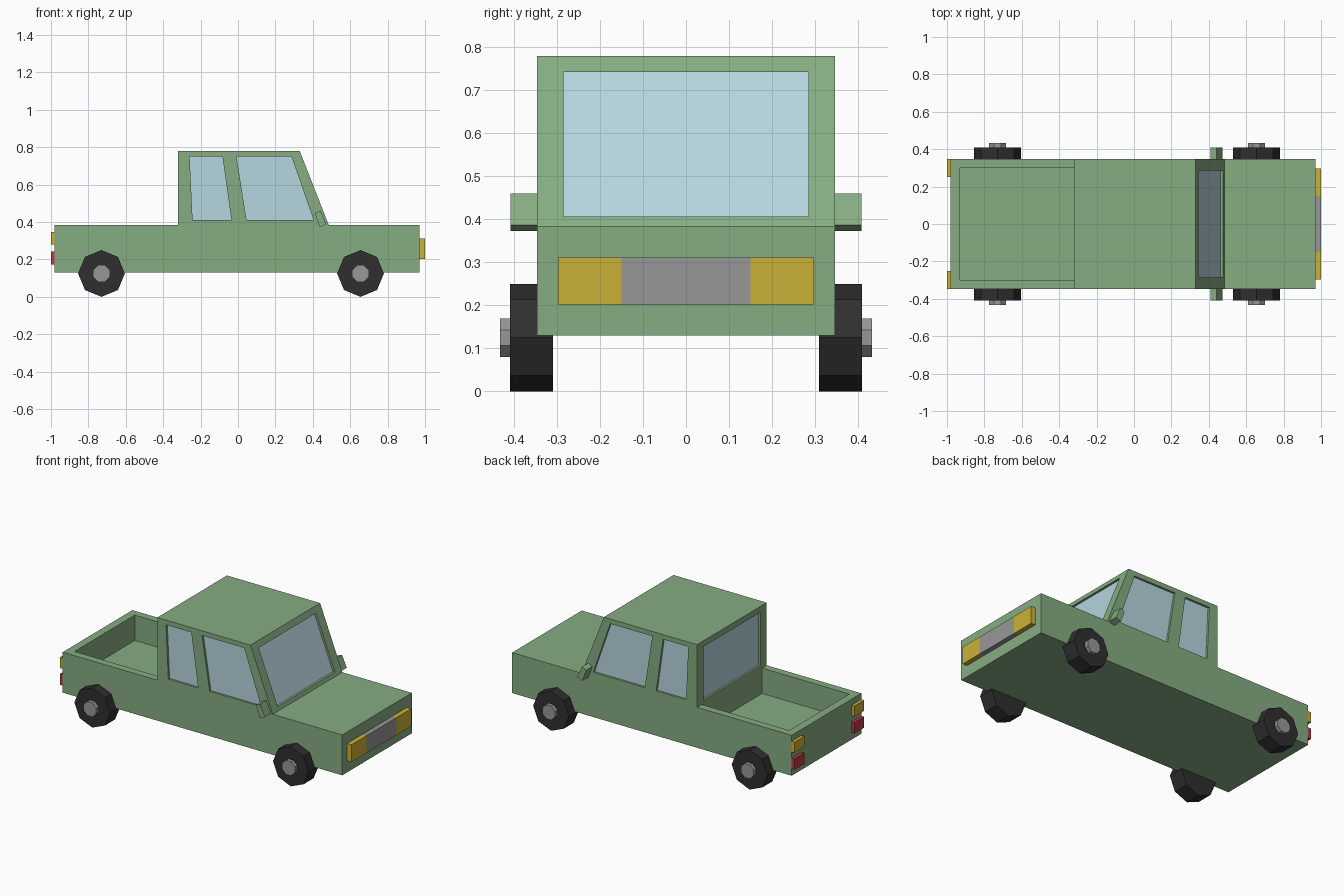
import bpy, bmesh, math
from mathutils import Matrix, Vector

if "Cube" in bpy.data.objects:
    bpy.data.objects.remove(bpy.data.objects["Cube"])


def material(name, rgb):
    m = bpy.data.materials.new(name)
    m.use_nodes = True
    m.diffuse_color = (*rgb, 1)
    m.node_tree.nodes["Principled BSDF"].inputs["Base Color"].default_value = (*rgb, 1)
    return m


GREEN = material("sage green paint", (0.24, 0.415, 0.225))
GLASS = material("pale blue glass", (0.47, 0.67, 0.74))
AMBER = material("amber lamp", (0.6, 0.44, 0.04))
RED = material("red lamp", (0.48, 0.045, 0.06))
GREY = material("grey metal", (0.31, 0.31, 0.31))
RUBBER = material("black rubber", (0.028, 0.028, 0.028))


def finish(name, bm, mat):
    bmesh.ops.recalc_face_normals(bm, faces=bm.faces)
    mesh = bpy.data.meshes.new(name)
    bm.to_mesh(mesh)
    bm.free()
    mesh.materials.append(mat)
    ob = bpy.data.objects.new(name, mesh)
    bpy.context.scene.collection.objects.link(ob)
    return ob


def prism(name, outline, y0, y1, mat):
    """Extrude a side outline (x, z) from y0 to y1."""
    bm = bmesh.new()
    face = bm.faces.new([bm.verts.new((x, y0, z)) for x, z in outline])
    grown = bmesh.ops.extrude_face_region(bm, geom=[face])["geom"]
    verts = [g for g in grown if isinstance(g, bmesh.types.BMVert)]
    bmesh.ops.translate(bm, vec=Vector((0, y1 - y0, 0)), verts=verts)
    return finish(name, bm, mat)


def box(name, x0, x1, y0, y1, z0, z1, mat):
    return prism(name, [(x0, z0), (x1, z0), (x1, z1), (x0, z1)], y0, y1, mat)


def cylinder(name, x, z, radius, y0, y1, turn, mat):
    bm = bmesh.new()
    place = (Matrix.Translation((x, (y0 + y1) / 2, z))
             @ Matrix.Rotation(math.pi / 2, 4, "X") @ Matrix.Rotation(turn, 4, "Z"))
    bmesh.ops.create_cone(bm, cap_ends=True, segments=8, radius1=radius,
                          radius2=radius, depth=abs(y1 - y0), matrix=place)
    return finish(name, bm, mat)


def cut(target, cutter):
    cutter.hide_render = True
    mod = target.modifiers.new("cut", "BOOLEAN")
    mod.operation = "DIFFERENCE"
    mod.solver = "EXACT"
    mod.object = cutter
    bpy.context.view_layer.objects.active = target
    bpy.ops.object.modifier_apply(modifier=mod.name)
    bpy.data.objects.remove(cutter)


# Body and cab from one side outline
W, DECK, ROOF = 0.347, 0.385, 0.78
body = prism("body", [(-0.98, 0.13), (0.97, 0.13), (0.97, DECK), (0.485, DECK),
                      (0.33, ROOF), (-0.32, ROOF), (-0.32, DECK), (-0.98, DECK)],
             -W, W, GREEN)

# Open cargo bed
cut(body, box("bed_cutter", -0.93, -0.32, -0.3, 0.3, 0.225, 0.5, GREEN))

# Side windows, recessed in both flanks
rear_pane = [(-0.259, 0.75), (-0.083, 0.75), (-0.035, 0.412), (-0.243, 0.412)]
front_pane = [(-0.008, 0.75), (0.286, 0.75), (0.404, 0.412), (0.045, 0.412)]
for side, s in (("left", 1), ("right", -1)):
    for label, pane in (("rear", rear_pane), ("front", front_pane)):
        cut(body, prism("window_cutter", pane, s * 0.332, s * 0.4, GREEN))
        prism(f"{side}_{label}_window", pane, s * 0.326, s * 0.334, GLASS)


# Windshield, parallel to the sloping cab front
def slanted(near, far, low=0.407, high=0.743):
    def slope(z):
        return 0.33 + (ROOF - z) * 0.155 / (ROOF - DECK)
    return [(slope(low) + near, low), (slope(low) + far, low),
            (slope(high) + far, high), (slope(high) + near, high)]


cut(body, prism("windshield_cutter", slanted(-0.016, 0.05), -0.285, 0.285, GREEN))
prism("windshield", slanted(-0.022, -0.014), -0.285, 0.285, GLASS)

# Rear cab window
cut(body, box("back_cutter", -0.4, -0.305, -0.285, 0.285, 0.407, 0.743, GREEN))
box("back_window", -0.307, -0.299, -0.285, 0.285, 0.407, 0.743, GLASS)

# Grille and headlamps
box("grille", 0.965, 1.0, -0.15, 0.15, 0.202, 0.312, GREY)

mirror_outline = [(0.41, 0.448), (0.44, 0.46), (0.473, 0.387), (0.437, 0.373)]
for side, s in (("left", 1), ("right", -1)):
    box(f"{side}_headlamp", 0.965, 1.0, s * 0.15, s * 0.298, 0.202, 0.312, AMBER)
    # Tail lamps
    box(f"{side}_turn_lamp", -1.0, -0.975, s * 0.25, s * W, 0.28, 0.347, AMBER)
    box(f"{side}_brake_lamp", -1.0, -0.975, s * 0.25, s * W, 0.174, 0.242, RED)
    # Door mirror
    prism(f"{side}_mirror", mirror_outline, s * 0.34, s * 0.408, GREEN)
    # Wheels and hubs
    for label, x in (("front", 0.655), ("rear", -0.73)):
        cylinder(f"{side}_{label}_wheel", x, 0.125, 0.125, s * 0.309, s * 0.409, 0, RUBBER)
        cylinder(f"{side}_{label}_hub", x, 0.125, 0.048, s * 0.4, s * 0.433,
                 math.pi / 8, GREY)
